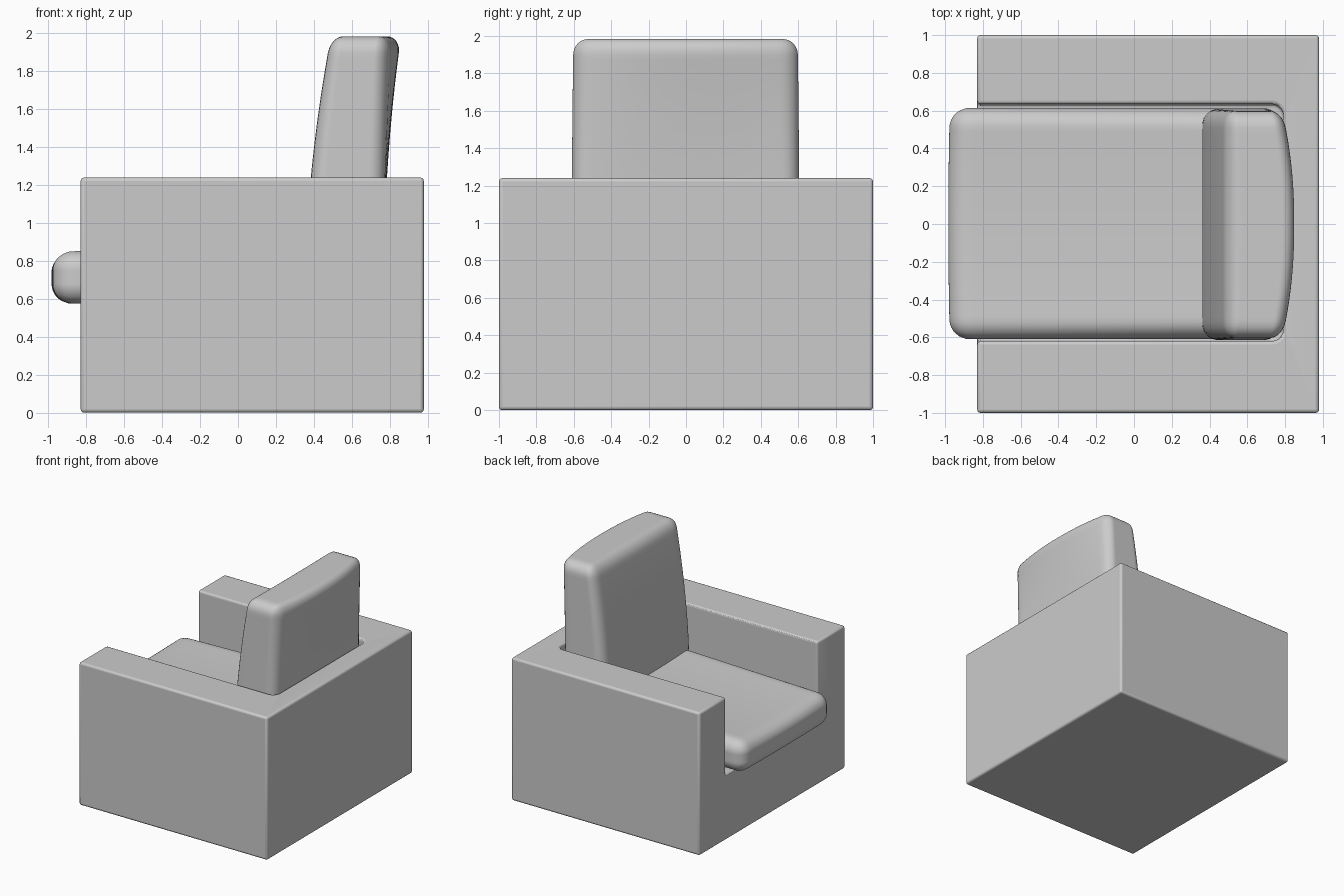
import bpy, bmesh
from mathutils import Vector

if "Cube" in bpy.data.objects:
    bpy.data.objects.remove(bpy.data.objects["Cube"])


def box(name, lo, hi):
    lo, hi = Vector(lo), Vector(hi)
    bm = bmesh.new()
    bmesh.ops.create_cube(bm, size=1)
    for v in bm.verts:
        v.co = (lo + hi) / 2 + v.co * (hi - lo)
    return finish(name, bm)


def finish(name, bm):
    mesh = bpy.data.meshes.new(name)
    bm.to_mesh(mesh)
    bm.free()
    ob = bpy.data.objects.new(name, mesh)
    bpy.context.collection.objects.link(ob)
    return ob


def smooth(ob, angle):
    bpy.ops.object.select_all(action='DESELECT')
    ob.select_set(True)
    bpy.context.view_layer.objects.active = ob
    bpy.ops.object.shade_smooth_by_angle(angle=angle)


def cushion(name, lo, hi, r, deform):
    """Rounded box on a dense grid, then reshaped by deform(point, unit coords)."""
    lo, hi = Vector(lo), Vector(hi)
    mid, half = (lo + hi) / 2, (hi - lo) / 2
    bm = bmesh.new()
    bmesh.ops.create_cube(bm, size=2)
    bmesh.ops.subdivide_edges(bm, edges=bm.edges[:], cuts=40, use_grid_fill=True)
    for v in bm.verts:
        p = v.co * half
        core = Vector([max(-(h - r), min(h - r, c)) for c, h in zip(p, half)])
        p = core + (p - core).normalized() * r
        unit = Vector([c / h for c, h in zip(p, half)])
        v.co = deform(mid + p, unit)
    ob = finish(name, bm)
    smooth(ob, 1.0)
    return ob


# Frame: solid block with the seat well cut out of it
frame = box("frame", (-0.83, -1, 0), (0.98, 1, 1.24))
well = box("well_cutter", (-1.2, -0.62, 0.57), (0.79, 0.635, 1.6))
well.hide_render = True
well.hide_viewport = True
well.display_type = 'WIRE'
bm = bmesh.new()
bm.from_mesh(well.data)
corners = [e for e in bm.edges
           if all(v.co.x > 0 for v in e.verts) and abs(e.verts[0].co.z - e.verts[1].co.z) > 0.5]
bmesh.ops.bevel(bm, geom=corners, offset=0.06, segments=5, profile=0.5, affect='EDGES')
bm.to_mesh(well.data)
bm.free()
cut = frame.modifiers.new("well", 'BOOLEAN')
cut.operation = 'DIFFERENCE'
cut.solver = 'EXACT'
cut.object = well

# Soften the frame edges
smooth(frame, 0.6)
bevel = frame.modifiers.new("soft_edges", 'BEVEL')
bevel.width = 0.018
bevel.segments = 3
bevel.limit_method = 'ANGLE'
bevel.angle_limit = 0.7


# Seat cushion: rises to the back, sags slightly in the middle
def seat_shape(p, u):
    if u.z > 0:
        p.z += u.z * (0.025 * (u.x + 1) - 0.02 * (1 - u.y ** 2))
    p.x -= 0.008 * (1 - u.y ** 2) * max(0, -u.x)
    return p


cushion("seat_cushion", (-0.975, -0.61, 0.575), (0.785, 0.615, 0.855), 0.105, seat_shape)


# Back cushion: leans back, with a bulge at the top of its rear face
def back_shape(p, u):
    t = (u.z + 1) / 2
    rear = (u.x + 1) / 2
    lean = 0.13 * t ** 1.7
    bulge = 0.015 * t + 0.075 * t ** 2 * (1 - abs(u.y) ** 2.2)
    p.x += lean * (1 - rear) + bulge * rear
    p.y *= 1 - 0.02 * t
    return p


cushion("back_cushion", (0.36, -0.615, 0.8), (0.77, 0.61, 1.985), 0.085, back_shape)
